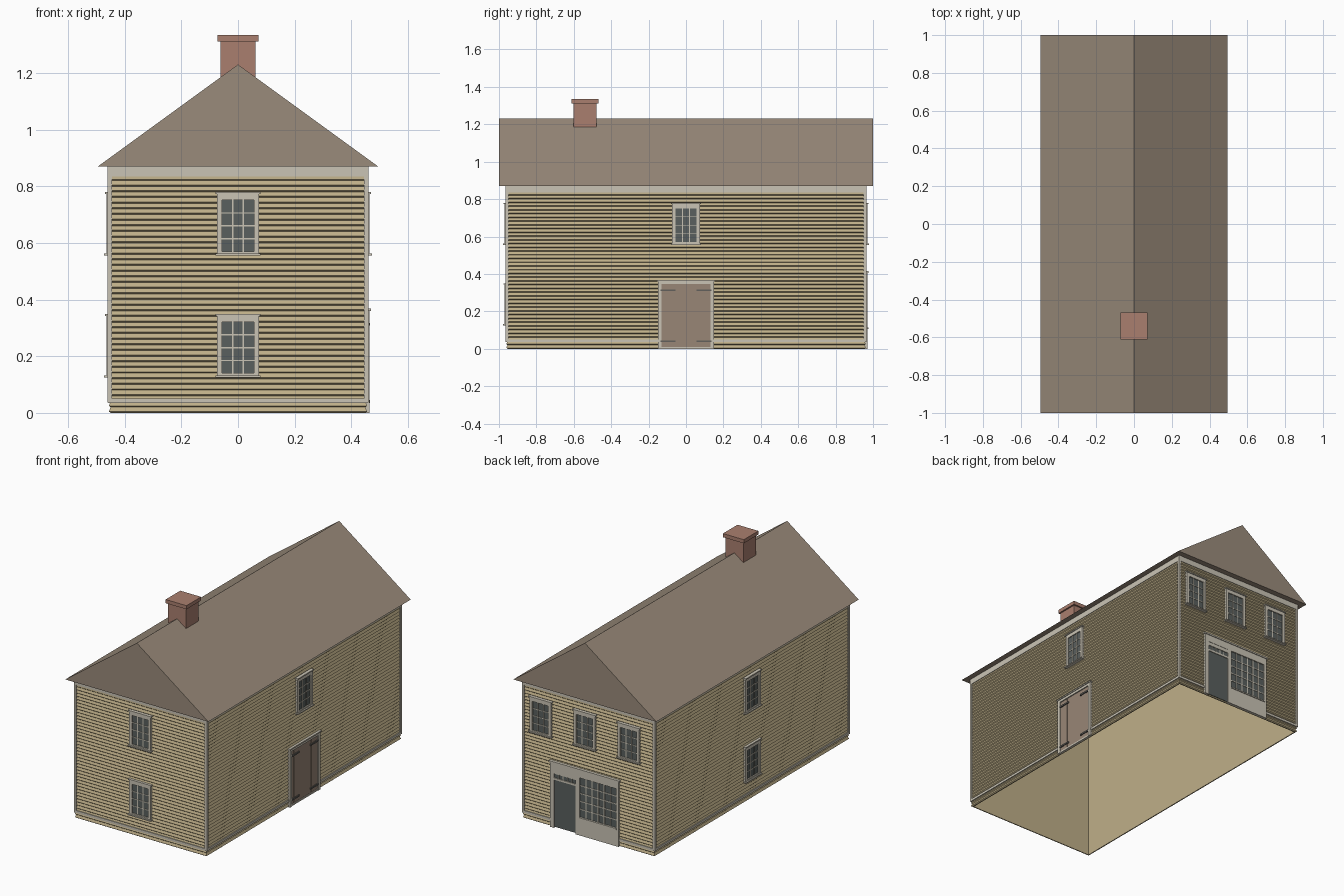
import bpy, bmesh, math
from mathutils import Matrix, Vector

old = bpy.data.objects.get("Cube")
if old:
    bpy.data.objects.remove(old, do_unlink=True)


def srgb(code):
    vals = [int(code[i:i + 2], 16) / 255 for i in (0, 2, 4)]
    return [v / 12.92 if v < 0.04 else ((v + 0.055) / 1.055) ** 2.4 for v in vals] + [1]


def material(name, code):
    m = bpy.data.materials.new(name)
    m.use_nodes = True
    m.diffuse_color = srgb(code)
    m.node_tree.nodes["Principled BSDF"].inputs["Base Color"].default_value = srgb(code)
    return m


SIDING = material("tan siding", "bfaf89")
TRIM = material("cream trim", "cac4b5")
ROOF = material("brown roof", "9a8b7b")
BRICK = material("red brick", "aa7f6f")
GLASS = material("dark glass", "5a605e")
DOOR = material("door wood", "988676")
IRON = material("grey iron", "62605c")

HX, HY = 0.456, 0.961          # half width and half depth of the siding
EAVE, RIDGE = 0.87, 1.23


def finish(name, bm, mats):
    me = bpy.data.meshes.new(name)
    bm.to_mesh(me)
    bm.free()
    for m in mats:
        me.materials.append(m)
    ob = bpy.data.objects.new(name, me)
    bpy.context.scene.collection.objects.link(ob)
    return ob


def boxes(name, parts, turn=0):
    """One object from boxes (x0, x1, y0, y1, z0, z1, material), turned about z."""
    bm = bmesh.new()
    mats = []
    for x0, x1, y0, y1, z0, z1, mat in parts:
        if mat not in mats:
            mats.append(mat)
        mid = Vector((x0 + x1, y0 + y1, z0 + z1)) / 2
        size = Matrix.Diagonal((abs(x1 - x0), abs(y1 - y0), abs(z1 - z0), 1))
        new = bmesh.ops.create_cube(bm, size=1, matrix=Matrix.Translation(mid) @ size)
        for f in {f for v in new["verts"] for f in v.link_faces}:
            f.material_index = mats.index(mat)
    bm.transform(Matrix.Rotation(math.radians(turn), 4, 'Z'))
    return finish(name, bm, mats)


# Each wall: turn angle and distance from the middle
WALLS = {"front": (0, HY), "left": (90, HX), "back": (180, HY), "right": (270, HX)}


def on_wall(name, wall, parts):
    """Boxes (u0, u1, z0, z1, depth, material) standing out from a wall."""
    turn, dist = WALLS[wall]
    return boxes(name, [(u0, u1, -dist - d, -dist + 0.008, z0, z1, m)
                        for u0, u1, z0, z1, d, m in parts], turn)


def panes(u0, u1, z0, z1, cols, rows, bar=0.0045):
    """Glass with a grid of glazing bars."""
    out = [(u0, u1, z0, z1, 0.002, GLASS)]
    for i in range(1, cols):
        u = u0 + (u1 - u0) * i / cols
        out.append((u - bar / 2, u + bar / 2, z0, z1, 0.005, TRIM))
    for j in range(1, rows):
        z = z0 + (z1 - z0) * j / rows
        out.append((u0, u1, z - bar / 2, z + bar / 2, 0.0048, TRIM))
    return out


def window(name, wall, u, z):
    """Sash window with its sill at height z."""
    parts = [(u - 0.075, u - 0.056, z, z + 0.22, 0.009, TRIM),
             (u + 0.056, u + 0.075, z, z + 0.22, 0.009, TRIM),
             (u - 0.056, u + 0.056, z + 0.196, z + 0.22, 0.009, TRIM),
             (u - 0.056, u + 0.056, z, z + 0.015, 0.009, TRIM),
             (u - 0.08, u + 0.08, z + 0.218, z + 0.225, 0.014, TRIM),
             (u - 0.08, u + 0.08, z, z + 0.007, 0.017, TRIM)]
    on_wall(name, wall, parts + panes(u - 0.056, u + 0.056, z + 0.015, z + 0.196, 3, 4))


# Clapboard walls: a plain inner shell joined to a stepped outer skin, open below
rings = [(0.012, EAVE), (0.012, 0)]
pitch = 0.02
for i in range(42):
    rings += [(0.006, i * pitch), (0, i * pitch + 0.005)]
rings.append((0.006, EAVE))
bm = bmesh.new()
prev = None
for inset, z in rings:
    x, y = HX - inset, HY - inset
    ring = [bm.verts.new((a * x, b * y, z)) for a, b in ((-1, -1), (1, -1), (1, 1), (-1, 1))]
    if prev:
        for k in range(4):
            n = (k + 1) % 4
            bm.faces.new((prev[k], prev[n], ring[n], ring[k]))
    prev = ring
finish("clapboard_walls", bm, [SIDING])

# Corner boards, frieze and base band
for sx, a in ((1, "left"), (-1, "right")):
    for sy, b in ((-1, "front"), (1, "back")):
        boxes(f"{b}_{a}_corner_board",
              [(sx * (HX - 0.011), sx * (HX + 0.004), sy * (HY - 0.011), sy * (HY + 0.004),
                0.036, EAVE, TRIM)])
for wall, half in (("front", HX), ("left", HY), ("back", HX), ("right", HY)):
    on_wall(wall + "_frieze", wall, [(-half, half, 0.835, EAVE, 0.003, TRIM)])
    spans = [(-half, half)]
    if wall == "left":
        spans = [(-half, -0.15), (0.15, half)]
    if wall == "back":
        spans = [(-half, -0.26), (0.21, half)]
    on_wall(wall + "_base_band", wall, [(s, e, 0.035, 0.05, 0.003, TRIM) for s, e in spans])

# Gable roof: a solid prism
bm = bmesh.new()
ends = [[bm.verts.new((x, y, z)) for x, z in ((-0.495, EAVE), (0.495, EAVE), (0, RIDGE))]
        for y in (-1, 1)]
bm.faces.new(ends[0])
bm.faces.new(ends[1][::-1])
for k in range(3):
    n = (k + 1) % 3
    bm.faces.new((ends[0][n], ends[0][k], ends[1][k], ends[1][n]))
bmesh.ops.recalc_face_normals(bm, faces=bm.faces)
finish("gable_roof", bm, [ROOF])

# Chimney and cap
boxes("chimney_stack", [(-0.062, 0.062, -0.602, -0.478, 1.17, 1.315, BRICK)])
boxes("chimney_cap", [(-0.072, 0.072, -0.612, -0.468, 1.312, 1.335, BRICK)])

# Windows
for wall in ("front", "right"):
    window(wall + "_upper_window", wall, 0, 0.555)
    window(wall + "_lower_window", wall, 0, 0.125)
window("left_upper_window", "left", 0, 0.555)
for i, u in enumerate((-0.33, -0.025, 0.28)):
    window(f"back_upper_window_{i + 1}", "back", u, 0.555)

# Double plank door on the left side
frame = [(-0.13, 0.13, 0.008, 0.346, 0.002, DOOR),
         (-0.15, 0.15, 0.345, 0.362, 0.009, TRIM),
         (-0.156, 0.156, 0.36, 0.368, 0.014, TRIM),
         (-0.13, 0.13, 0, 0.01, 0.006, TRIM)]
for s in (-1, 1):
    a, b = sorted((s * 0.13, s * 0.15))
    frame.append((a, b, 0, 0.346, 0.009, TRIM))
    a, b = sorted((s * 0.068, s * 0.104))
    frame.append((a, b, 0.012, 0.343, 0.004, DOOR))
    a, b = sorted((s * 0.055, s * 0.135))
    frame += [(a, b, z, z + 0.01, 0.0095, IRON) for z in (0.035, 0.308)]
on_wall("plank_door", "left", frame)

# Shopfront on the back: surround, door with transom, display window
on_wall("shopfront_surround", "back", [
    (-0.262, 0.212, 0.36, 0.405, 0.009, TRIM),
    (-0.268, 0.218, 0.405, 0.415, 0.014, TRIM),
    (-0.262, -0.235, 0, 0.36, 0.009, TRIM),
    (-0.085, -0.058, 0, 0.36, 0.009, TRIM),
    (0.194, 0.212, 0, 0.36, 0.009, TRIM),
    (-0.058, 0.194, 0, 0.105, 0.009, TRIM),
    (-0.058, 0.2, 0.105, 0.113, 0.014, TRIM),
    (-0.235, -0.085, 0.3, 0.312, 0.007, TRIM),
    (-0.235, -0.085, 0.338, 0.36, 0.007, TRIM)])
on_wall("shop_door", "back", [(-0.235, -0.085, 0.005, 0.302, 0.003, GLASS)])
on_wall("shop_transom", "back", panes(-0.235, -0.085, 0.312, 0.338, 5, 1))
on_wall("display_window", "back", panes(-0.058, 0.194, 0.113, 0.36, 6, 5, 0.006))
